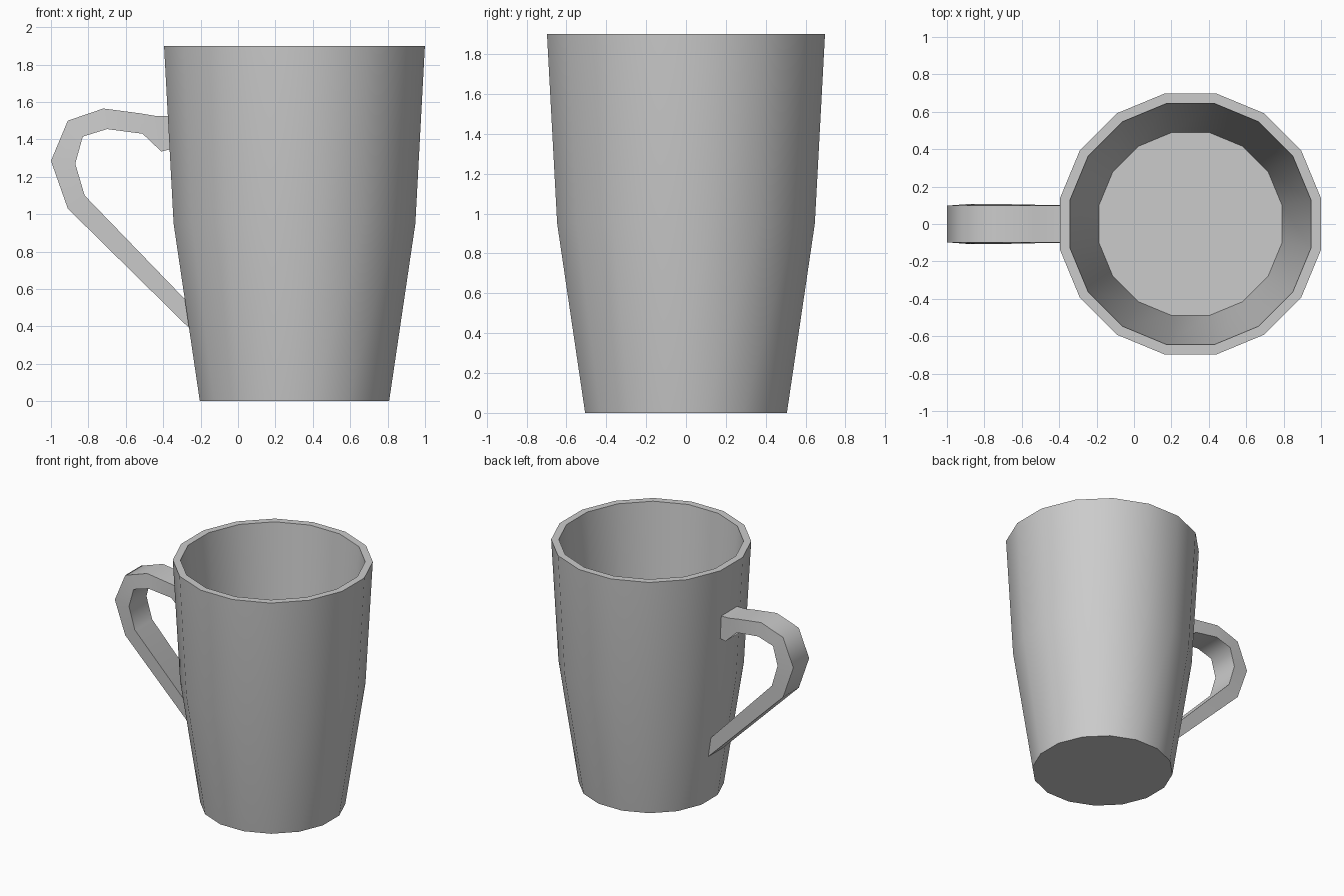
import bpy
import bmesh
from math import cos, sin, pi, radians

cube = bpy.data.objects.get("Cube")
if cube:
    bpy.data.objects.remove(cube, do_unlink=True)

SIDES = 16
CENTRE_X = 0.302
STEP = 2 * pi / SIDES

grey = bpy.data.materials.new("ceramic grey")
grey.use_nodes = True
grey.diffuse_color = (0.6, 0.6, 0.6, 1)
grey.node_tree.nodes["Principled BSDF"].inputs["Base Color"].default_value = (0.6, 0.6, 0.6, 1)


def finish(bm, name, angle):
    """Turn the bmesh into a smooth-shaded object with sharp corners."""
    bmesh.ops.recalc_face_normals(bm, faces=bm.faces)
    mesh = bpy.data.meshes.new(name)
    bm.to_mesh(mesh)
    bm.free()
    mesh.materials.append(grey)
    obj = bpy.data.objects.new(name, mesh)
    bpy.context.collection.objects.link(obj)
    bpy.ops.object.select_all(action='DESELECT')
    obj.select_set(True)
    bpy.context.view_layer.objects.active = obj
    bpy.ops.object.shade_smooth_by_angle(angle=radians(angle))
    return obj


# Cup body: outer wall, rim, inner wall and floor, as (radius, height) rings
bm = bmesh.new()
profile = [(0.516, 0), (0.659, 0.95), (0.711, 1.9), (0.657, 1.9), (0.5, 0.12)]
rings = []
for radius, z in profile:
    angles = [(i + 0.5) * STEP for i in range(SIDES)]
    rings.append([bm.verts.new((CENTRE_X + radius * cos(a), radius * sin(a), z))
                  for a in angles])
for low, high in zip(rings, rings[1:]):
    for i in range(SIDES):
        j = (i + 1) % SIDES
        bm.faces.new((low[i], low[j], high[j], high[i]))
bm.faces.new(rings[0])
bm.faces.new(rings[-1])
finish(bm, "cup_body", 40)

# Handle: matching outer and inner (x, z) paths, swept across its width
outer = [(-0.35, 1.525), (-0.44, 1.525), (-0.53, 1.54), (-0.72, 1.565),
         (-0.91, 1.5), (-1.0, 1.285), (-0.91, 1.03), (-0.25, 0.38)]
inner = [(-0.35, 1.35), (-0.41, 1.335), (-0.51, 1.43), (-0.7, 1.455),
         (-0.83, 1.415), (-0.87, 1.27), (-0.82, 1.1), (-0.25, 0.51)]
bm = bmesh.new()
sections = []
last = len(outer) - 1
for i, ((ox, oz), (ix, iz)) in enumerate(zip(outer, inner)):
    wide = 0.108 if 2 < i < last else 0.098   # inner grip flares slightly
    corners = [(ox, -0.098, oz), (ox, 0.098, oz), (ix, wide, iz), (ix, -wide, iz)]
    sections.append([bm.verts.new(c) for c in corners])
for a, b in zip(sections, sections[1:]):
    for i in range(4):
        j = (i + 1) % 4
        bm.faces.new((a[i], a[j], b[j], b[i]))
bm.faces.new(sections[0])
bm.faces.new(sections[-1])
finish(bm, "handle", 60)
